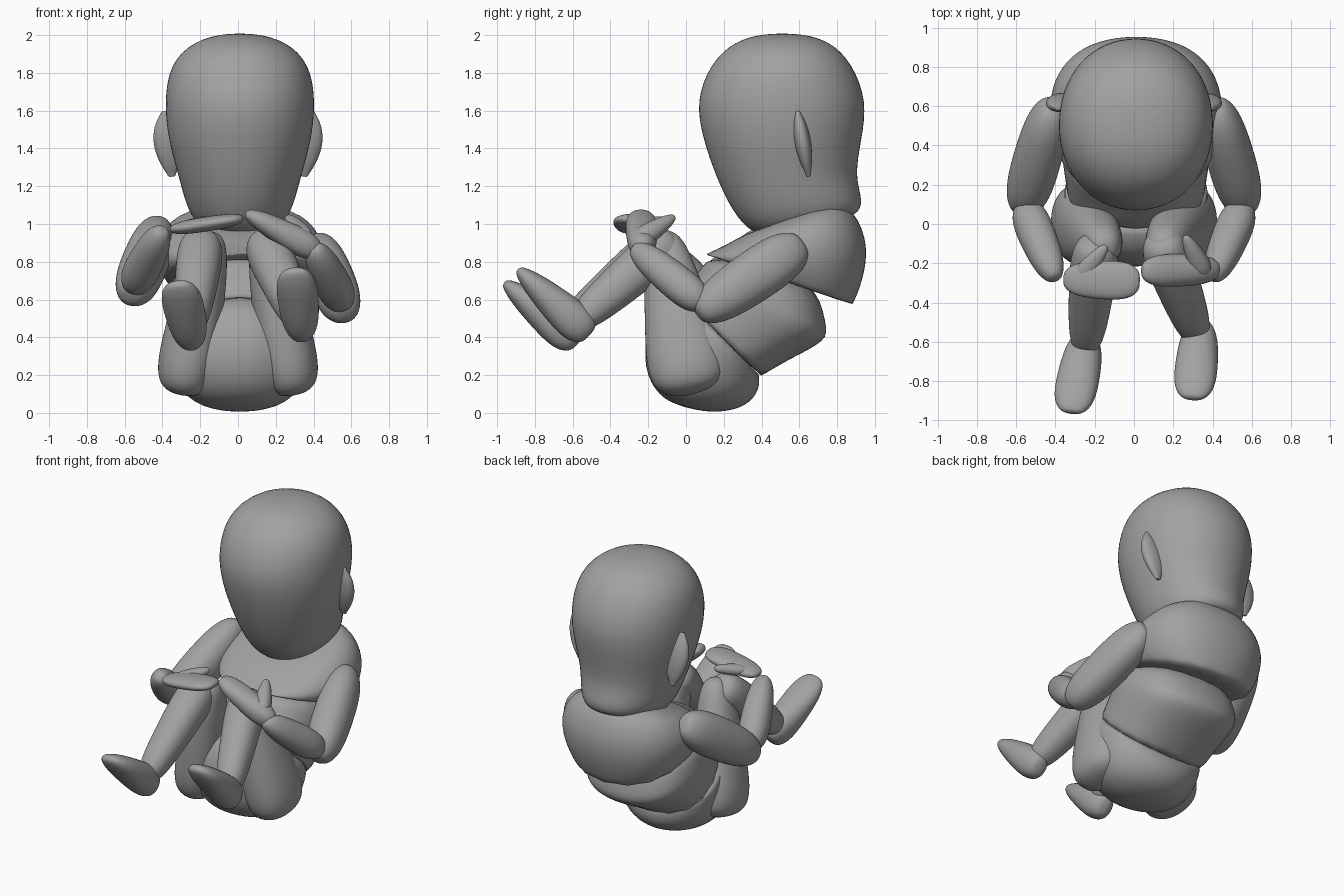
import bpy, bmesh, math
from mathutils import Vector

if "Cube" in bpy.data.objects:
    bpy.data.objects.remove(bpy.data.objects["Cube"])

SIDES = 16
STEPS = 8
GREY = (0.36, 0.36, 0.36, 1)
ALONG_X = Vector((1, 0, 0))
ALONG_Y = Vector((0, 1, 0))

clay = bpy.data.materials.new("grey_clay")
clay.use_nodes = True
clay.diffuse_color = GREY
clay.node_tree.nodes["Principled BSDF"].inputs["Base Color"].default_value = GREY


def squared(value, power):
    """Push a sine or cosine outwards to make a slightly boxy oval."""
    return math.copysign(abs(value) ** (2 / power), value)


def skin(name, rings, power, rim):
    """Loft rings of (centre, half axis, half axis) into a smooth closed form."""
    bm = bmesh.new()
    loops = []
    for centre, u, v in rings:
        loop = []
        for i in range(SIDES):
            angle = math.tau * i / SIDES
            offset = u * squared(math.cos(angle), power) + v * squared(math.sin(angle), power)
            loop.append(bm.verts.new(centre + offset))
        loops.append(loop)
    for lower, upper in zip(loops, loops[1:]):
        for i in range(SIDES):
            j = (i + 1) % SIDES
            bm.faces.new((lower[i], lower[j], upper[j], upper[i]))
    crease = bm.edges.layers.float.new("crease_edge")
    first_cap = bm.faces.new(loops[0])
    bm.faces.new(loops[-1])
    for edge in first_cap.edges:
        edge[crease] = rim
    bmesh.ops.recalc_face_normals(bm, faces=bm.faces)
    for face in bm.faces:
        face.smooth = True

    mesh = bpy.data.meshes.new(name)
    bm.to_mesh(mesh)
    bm.free()
    mesh.materials.append(clay)
    part = bpy.data.objects.new(name, mesh)
    bpy.context.collection.objects.link(part)
    subdivision = part.modifiers.new("smooth", "SUBSURF")
    subdivision.levels = subdivision.render_levels = 2


def trunk(name, rows, power, rim=0.0):
    """Each row: front y and z, back y and z, half width."""
    rings = []
    for front_y, front_z, back_y, back_z, half_width in rows:
        front = Vector((0.01, front_y, front_z))
        back = Vector((0.01, back_y, back_z))
        rings.append(((front + back) / 2, ALONG_X * half_width, (back - front) / 2))
    skin(name, rings, power, rim)


def limb(name, start, end, width, depth=None, across=ALONG_X, power=3):
    """A rounded bar between two tips; width and depth are start and end radii."""
    depth = depth or width
    start, end = Vector(start), Vector(end)
    axis = (end - start).normalized()
    u = (across - axis * across.dot(axis)).normalized()
    v = axis.cross(u)
    rings = []
    for i in range(STEPS + 1):
        s = -math.cos(math.pi * i / STEPS)
        t = (s + 1) / 2
        swell = max(1 - abs(s) ** power, 0) ** (1 / power)
        swell = max(swell, 0.3)
        half_width = width[0] + (width[1] - width[0]) * t
        half_depth = depth[0] + (depth[1] - depth[0]) * t
        rings.append((start.lerp(end, t), u * half_width * swell, v * half_depth * swell))
    skin(name, rings, 2.2, 0.0)


# Head, from chin and nape up to the crown
trunk("head", [
    (.44, .94, .8, 1.05, .13),
    (.34, .95, .91, 1.04, .23),
    (.24, 1.06, .95, 1.12, .29),
    (.15, 1.25, .9, 1.25, .33),
    (.08, 1.45, .94, 1.45, .39),
    (.04, 1.65, .97, 1.65, .41),
    (.12, 1.85, .89, 1.85, .38),
    (.25, 1.97, .77, 1.97, .25),
    (.42, 2.01, .6, 2.01, .08),
], 2.1)

# Torso in three overlapping shells
trunk("chest", [
    (.1, .84, .89, .57, .39),
    (.11, .85, .94, .68, .44),
    (.19, .88, .98, .88, .46),
    (.31, .95, .9, 1.08, .39),
    (.42, .98, .77, 1.13, .24),
], 2.3, rim=0.8)
trunk("belly", [
    (-.03, .62, .4, .19, .36),
    (0, .68, .55, .28, .37),
    (.05, .74, .76, .38, .39),
    (.08, .78, .75, .46, .38),
    (.14, .84, .69, .72, .35),
], 2.4, rim=0.8)
trunk("pelvis", [
    (-.03, .62, .39, .2, .37),
    (-.17, .56, .4, .12, .38),
    (-.24, .34, .33, .03, .36),
    (-.2, .15, .19, 0, .26),
    (-.09, .05, .07, .01, .11),
], 2, rim=0.8)

# Parts that mirror across the body; the right arm is held a little higher
for side, label, lift in ((1, "left", 0), (-1, "right", .09)):
    limb(label + "_ear", (side * .35, .65, 1.25), (side * .38, .59, 1.6),
         (.07, .1), (.04, .05), power=1.7)
    limb(label + "_thigh", (side * .3, .03, .1), (side * .14, -.12, .96),
         (.18, .11), (.25, .11), power=4)
    limb(label + "_upper_arm", (side * .41, .62, .9 + lift), (side * .57, .06, .52 + lift),
         (.12, .13), (.15, .13))
    limb(label + "_forearm", (side * .56, .1, .57 + lift), (side * .4, -.28, .88 + lift),
         (.11, .08))

# Lower legs, one stretched further forward than the other
limb("left_shin", (.13, -.06, .93), (.33, -.59, .47), (.14, .09), power=4)
limb("right_shin", (-.19, -.08, .93), (-.25, -.65, .44), (.14, .09), power=4)
limb("left_foot", (.34, -.51, .41), (.3, -.89, .76), (.1, .12), (.13, .05))
limb("right_foot", (-.24, -.57, .37), (-.32, -.96, .69), (.1, .12), (.13, .05))

# Flat mitten hands with thumbs
limb("left_hand", (.43, -.23, .85), (.04, -.24, 1.06), (.08, .09), (.09, .05), ALONG_Y)
limb("left_thumb", (.36, -.26, .91), (.26, -.06, 1.04), (.07, .03))
limb("right_hand", (-.36, -.28, .97), (.03, -.29, 1.03), (.09, .11), (.04, .04), ALONG_Y)
limb("right_thumb", (-.28, -.28, .98), (-.14, -.11, 1.02), (.06, .03), (.04, .03))
